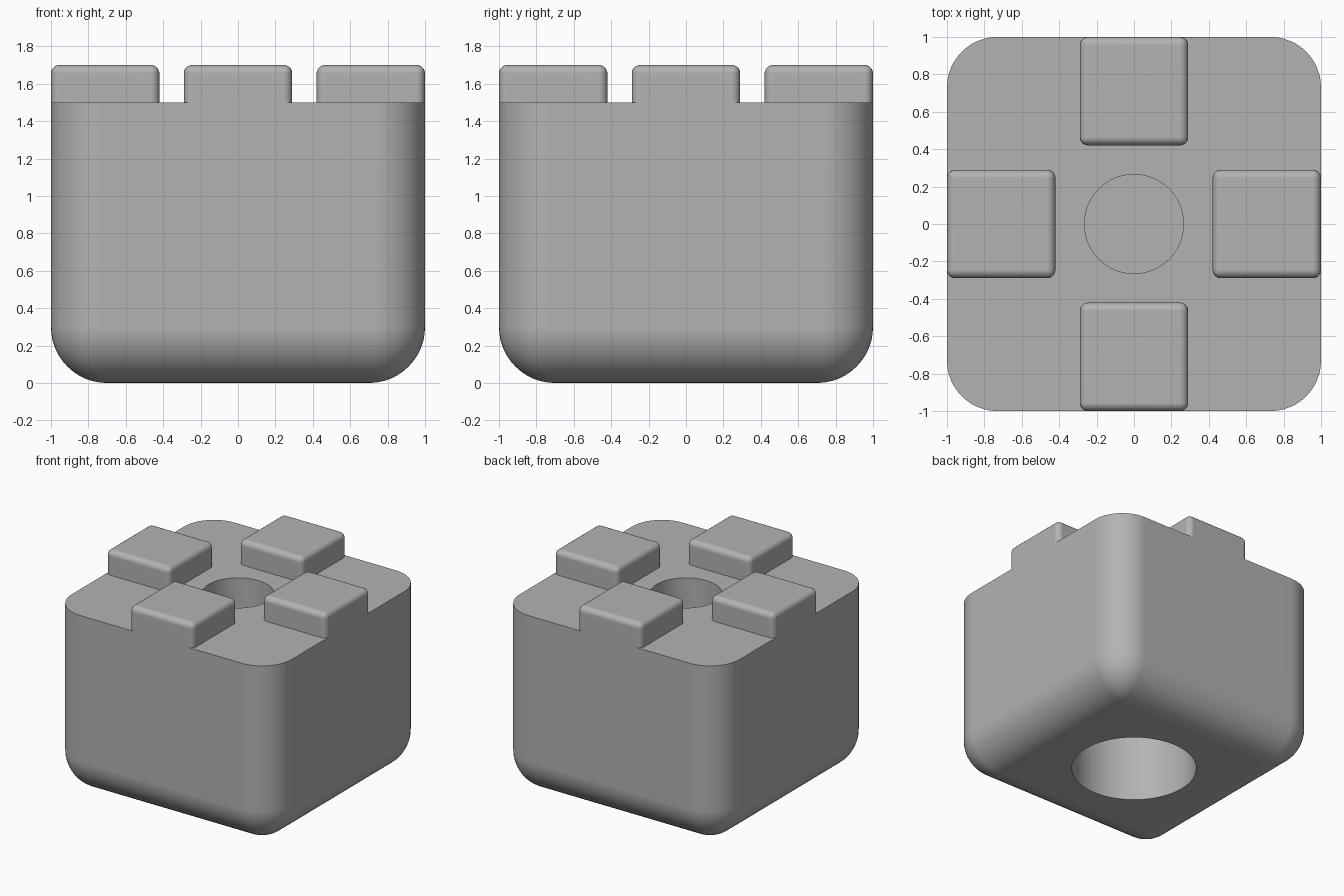
import bpy, bmesh
from math import sin, cos, pi, radians

cube = bpy.data.objects.get("Cube")
if cube:
    bpy.data.objects.remove(cube, do_unlink=True)

GREY = (0.45, 0.45, 0.45, 1)
mat = bpy.data.materials.new("plain grey")
mat.use_nodes = True
mat.diffuse_color = GREY
mat.node_tree.nodes["Principled BSDF"].inputs["Base Color"].default_value = GREY

BODY_TOP = 1.5
CORNER = 0.27      # vertical corner rounding
FILLET = 0.3       # bottom edge rounding
STEPS = 12


def make(name, bm):
    bmesh.ops.recalc_face_normals(bm, faces=bm.faces)
    mesh = bpy.data.meshes.new(name)
    bm.to_mesh(mesh)
    bm.free()
    mesh.materials.append(mat)
    ob = bpy.data.objects.new(name, mesh)
    bpy.context.collection.objects.link(ob)
    return ob


def activate(ob):
    bpy.ops.object.select_all(action='DESELECT')
    ob.select_set(True)
    bpy.context.view_layer.objects.active = ob


def finish(ob):
    activate(ob)
    bpy.ops.object.shade_smooth_by_angle(angle=radians(30))
    ob.modifiers.new("even shading", 'WEIGHTED_NORMAL').keep_sharp = True


def rounded_square(bm, inset, z):
    """One ring of the body: a square with rounded corners."""
    r = max(CORNER - inset, 0.02)
    c = 1 - inset - r
    ring = []
    for k, (sx, sy) in enumerate([(1, 1), (-1, 1), (-1, -1), (1, -1)]):
        for i in range(STEPS + 1):
            a = (k + i / STEPS) * pi / 2
            ring.append(bm.verts.new((sx * c + r * cos(a), sy * c + r * sin(a), z)))
    return ring


# Body: rings up the rounded bottom edge, then straight to the flat top
bm = bmesh.new()
rings = []
for i in range(STEPS + 1):
    t = i / STEPS * pi / 2
    rings.append(rounded_square(bm, FILLET * (1 - sin(t)), FILLET * (1 - cos(t))))
rings.append(rounded_square(bm, 0, BODY_TOP))
for low, high in zip(rings, rings[1:]):
    n = len(low)
    for j in range(n):
        bm.faces.new((low[j], low[(j + 1) % n], high[(j + 1) % n], high[j]))
bm.faces.new(rings[0])
bm.faces.new(rings[-1])
body = make("body", bm)


# Blind round holes: a narrow one in the top, a wide one in the bottom
def drill(name, radius, z0, z1):
    bm = bmesh.new()
    bmesh.ops.create_cone(bm, cap_ends=True, segments=64, radius1=radius,
                          radius2=radius, depth=z1 - z0)
    bmesh.ops.translate(bm, verts=bm.verts, vec=(0, 0, (z0 + z1) / 2))
    cutter = make(name, bm)
    cutter.hide_render = True
    mod = body.modifiers.new(name, 'BOOLEAN')
    mod.operation, mod.solver, mod.object = 'DIFFERENCE', 'EXACT', cutter
    activate(body)
    bpy.ops.object.modifier_apply(modifier=mod.name)
    bpy.data.objects.remove(cutter, do_unlink=True)


drill("top_hole", 0.265, 1.05, BODY_TOP + 0.1)
drill("bottom_hole", 0.475, -0.1, 0.7)
finish(body)

# Four rounded studs, flush with the sides of the body
STUD, STUD_TOP, SOFT = 0.58, 1.7, 0.045
for name, dx, dy in [("left_stud", 1, 0), ("right_stud", -1, 0),
                     ("back_stud", 0, 1), ("front_stud", 0, -1)]:
    bm = bmesh.new()
    bmesh.ops.create_cube(bm, size=1)
    height = STUD_TOP - BODY_TOP
    bmesh.ops.scale(bm, verts=bm.verts, vec=(STUD, STUD, height))
    off = 1 - STUD / 2
    bmesh.ops.translate(bm, verts=bm.verts,
                        vec=(dx * off, dy * off, BODY_TOP + height / 2))
    soft_edges = [e for e in bm.edges if max(v.co.z for v in e.verts) > BODY_TOP + 0.1]
    bmesh.ops.bevel(bm, geom=soft_edges, offset=SOFT, segments=5, profile=0.5,
                    affect='EDGES')
    finish(make(name, bm))
